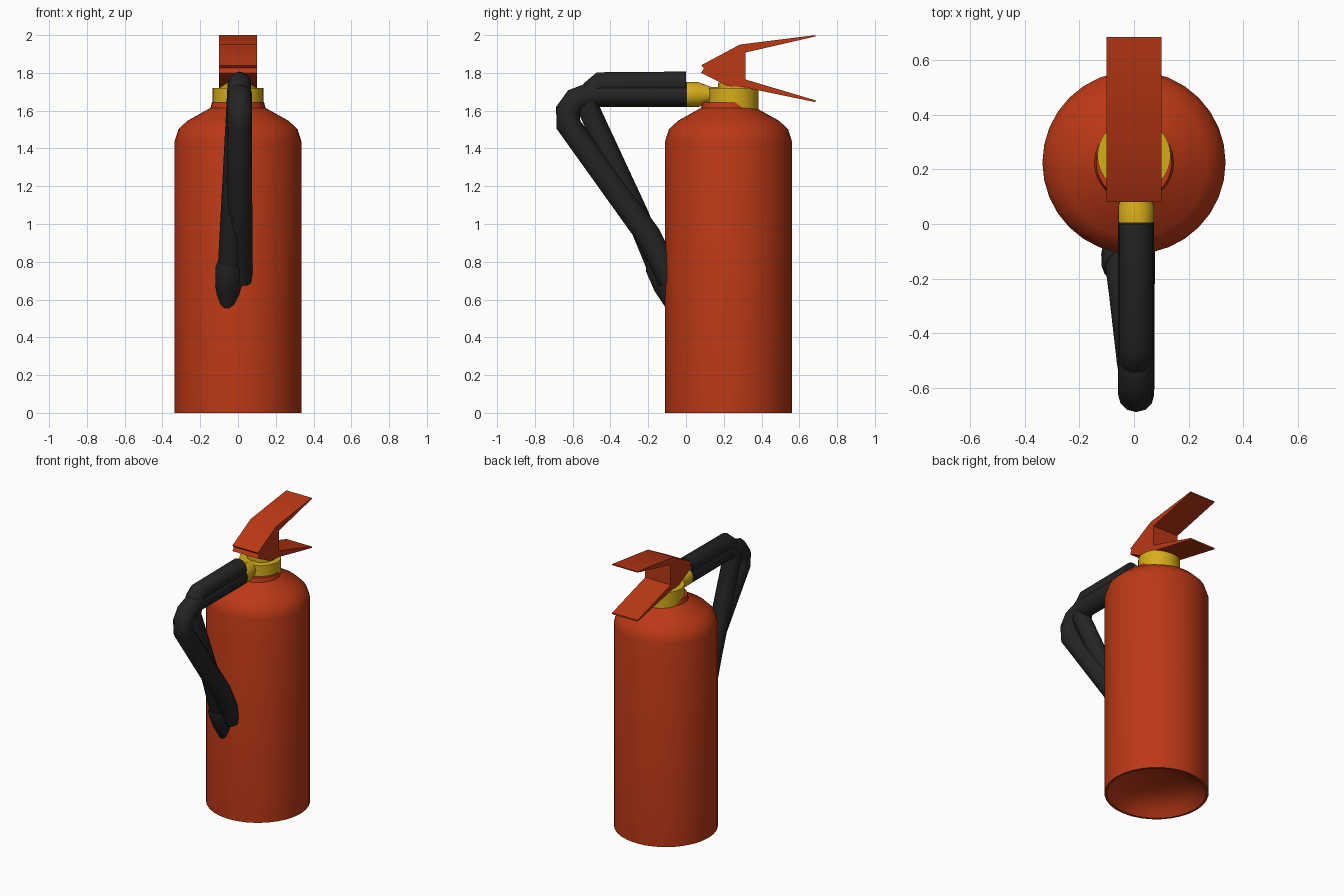
import bpy, bmesh, math
from mathutils import Vector

if "Cube" in bpy.data.objects:
    bpy.data.objects.remove(bpy.data.objects["Cube"])


def material(name, color):
    m = bpy.data.materials.new(name)
    m.diffuse_color = (*color, 1)
    m.use_nodes = True
    m.node_tree.nodes["Principled BSDF"].inputs["Base Color"].default_value = m.diffuse_color
    return m


RED = material("red_paint", (0.5, 0.04, 0.008))
YELLOW = material("brass_yellow", (0.68, 0.42, 0.01))
BLACK = material("black_rubber", (0.018, 0.018, 0.018))


def finish(bm, name, mat, angle=35):
    bmesh.ops.recalc_face_normals(bm, faces=bm.faces)
    me = bpy.data.meshes.new(name)
    bm.to_mesh(me)
    bm.free()
    ob = bpy.data.objects.new(name, me)
    bpy.context.collection.objects.link(ob)
    me.materials.append(mat)
    bpy.ops.object.select_all(action='DESELECT')
    ob.select_set(True)
    bpy.context.view_layer.objects.active = ob
    bpy.ops.object.shade_smooth_by_angle(angle=math.radians(angle))
    return ob


def lathe(name, profile, mat, origin, axis=(0, 0, 1), n=32):
    """Revolve (radius, distance) points about an axis, closing both ends."""
    bm = bmesh.new()
    rot = Vector((0, 0, 1)).rotation_difference(Vector(axis))
    rings = []
    for r, h in profile:
        rings.append([bm.verts.new(Vector(origin) + rot @ Vector(
            (r * math.cos(2 * math.pi * i / n), r * math.sin(2 * math.pi * i / n), h)))
            for i in range(n)])
    for a, b in zip(rings, rings[1:]):
        for i in range(n):
            j = (i + 1) % n
            bm.faces.new((a[i], a[j], b[j], b[i]))
    bm.faces.new(rings[0])
    bm.faces.new(rings[-1])
    return finish(bm, name, mat)


def hose(name, points, radius):
    """Round tube along a straight-segment path."""
    cu = bpy.data.curves.new(name, 'CURVE')
    cu.dimensions = '3D'
    cu.bevel_depth = radius
    cu.bevel_resolution = 4
    cu.use_fill_caps = True
    sp = cu.splines.new('POLY')
    sp.points.add(len(points) - 1)
    for p, co in zip(sp.points, points):
        p.co = (*co, 1)
    cu.materials.append(BLACK)
    ob = bpy.data.objects.new(name, cu)
    bpy.context.collection.objects.link(ob)


def extrude_side(name, outline, half, mat):
    """Extrude a (y, z) outline across x."""
    bm = bmesh.new()
    face = bm.faces.new([bm.verts.new((-half, y, z)) for y, z in outline])
    ext = bmesh.ops.extrude_face_region(bm, geom=[face])
    bmesh.ops.translate(bm, vec=(2 * half, 0, 0),
                        verts=[v for v in ext["geom"] if isinstance(v, bmesh.types.BMVert)])
    return finish(bm, name, mat, 25)


# Tank with recessed, domed underside
lathe("tank", [(0.05, 0.12), (0.18, 0.10), (0.27, 0.06), (0.32, 0.0), (0.335, 0.0),
               (0.335, 1.44), (0.316, 1.50), (0.27, 1.545), (0.145, 1.615), (0.138, 1.645)],
      RED, (0, 0.225, 0))

# Valve collar, lever mount and hose outlet
lathe("valve_collar", [(0.134, 1.60), (0.134, 1.72)], YELLOW, (0, 0.25, 0))
lathe("lever_mount", [(0.095, 1.70), (0.095, 1.75)], YELLOW, (0, 0.265, 0))
lathe("hose_outlet", [(0.066, 0), (0.066, 0.06), (0.04, 0.13), (0.04, 0.22)],
      YELLOW, (0.008, 0.005, 1.685), (0, 1, 0))

# Squeeze handle: upper and lower levers
extrude_side("upper_lever", [(0.095, 1.825), (0.08, 1.84), (0.285, 1.95), (0.685, 2.0),
                             (0.685, 1.993), (0.315, 1.908), (0.315, 1.83)], 0.1, RED)
extrude_side("lower_lever", [(0.095, 1.825), (0.315, 1.83), (0.315, 1.765), (0.685, 1.655),
                             (0.685, 1.645), (0.30, 1.725), (0.22, 1.73), (0.08, 1.80)], 0.1, RED)

# Two hose strands
hose("outer_hose", [(0.008, 0.005, 1.685), (0.008, -0.5, 1.685), (0.008, -0.585, 1.655),
                    (0.008, -0.625, 1.60), (0.008, -0.622, 1.525),
                    (0.01, -0.2, 0.94), (0.01, -0.08, 0.70)], 0.066)
hose("inner_hose", [(0.008, 0.0, 1.745), (0.008, -0.45, 1.745), (0.005, -0.49, 1.71),
                    (0.0, -0.52, 1.62), (-0.03, -0.26, 1.05),
                    (-0.045, -0.145, 0.77)], 0.062)

# Discharge nozzle
lathe("nozzle", [(0.06, -0.03), (0.072, 0.0), (0.07, 0.11), (0.042, 0.25)],
      BLACK, (-0.048, -0.145, 0.775), (-0.02, 0.38, -0.92), 12)
